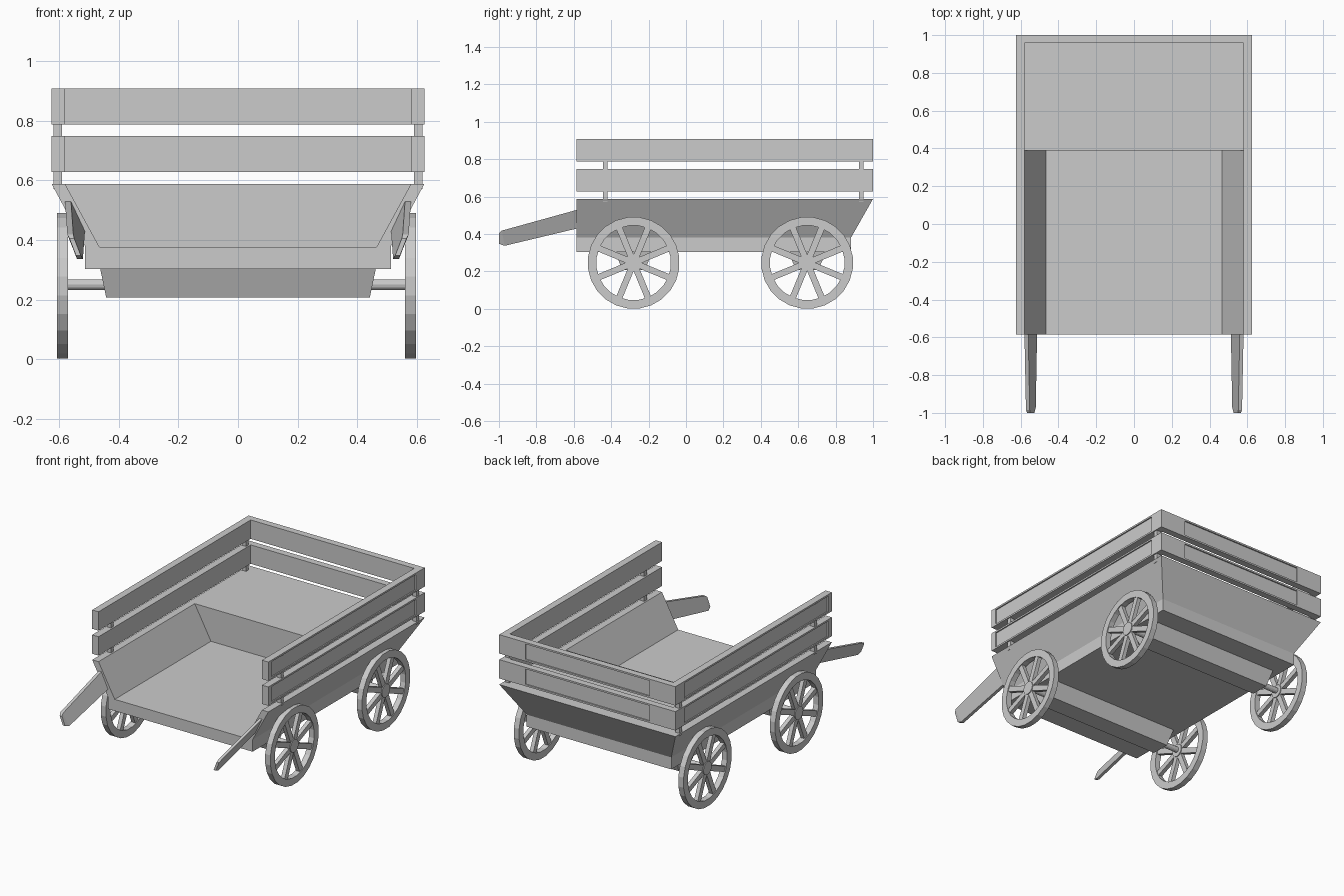
import bpy, bmesh, math
from mathutils import Matrix

if "Cube" in bpy.data.objects:
    bpy.data.objects.remove(bpy.data.objects["Cube"])


def make(name, bm):
    bmesh.ops.recalc_face_normals(bm, faces=bm.faces)
    me = bpy.data.meshes.new(name)
    bm.to_mesh(me)
    bm.free()
    ob = bpy.data.objects.new(name, me)
    bpy.context.collection.objects.link(ob)
    return ob


def loft(name, rings):
    """Solid through a list of closed rings with equal point counts."""
    bm = bmesh.new()
    vs = [[bm.verts.new(p) for p in r] for r in rings]
    n = len(vs[0])
    for a, b in zip(vs, vs[1:]):
        for i in range(n):
            j = (i + 1) % n
            bm.faces.new((a[i], a[j], b[j], b[i]))
    bm.faces.new(vs[0])
    bm.faces.new(vs[-1])
    return make(name, bm)


def rect(x, y0, y1, z):
    return [(-x, y0, z), (x, y0, z), (x, y1, z), (-x, y1, z)]


def box(name, x0, x1, y0, y1, z0, z1):
    return loft(name, [[(x0, y0, z), (x1, y0, z), (x1, y1, z), (x0, y1, z)] for z in (z0, z1)])


def cut(ob, cutter):
    m = ob.modifiers.new("cut", 'BOOLEAN')
    m.operation, m.solver, m.object = 'DIFFERENCE', 'EXACT', cutter
    bpy.context.view_layer.objects.active = ob
    bpy.ops.object.modifier_apply(modifier=m.name)
    bpy.data.objects.remove(cutter)


FRONT, BACK, W, INNER = -0.585, 1.0, 0.625, 0.58

# Flared bed with open trough at the front and a solid seat behind
bed = loft("bed", [rect(0.513, FRONT, 0.882, 0.303), rect(0.513, FRONT, 0.882, 0.38),
                   rect(W, FRONT, BACK, 0.588)])
k = (INNER - 0.465) / (0.588 - 0.377)
cut(bed, loft("trough_cutter", [rect(0.465, -0.7, 0.39, 0.377),
                                rect(INNER + k * 0.05, -0.7, 0.39, 0.638)]))

# Two U-shaped rails with shallow recessed panels outside
for name, z0, z1 in (("lower_rail", 0.627, 0.748), ("upper_rail", 0.787, 0.908)):
    u = [(-W, FRONT), (-W, BACK), (W, BACK), (W, FRONT), (INNER, FRONT),
         (INNER, 0.957), (-INNER, 0.957), (-INNER, FRONT)]
    rail = loft(name, [[(x, y, z) for x, y in u] for z in (z0, z1)])
    za, zb, d = z0 + 0.011, z1 - 0.011, 0.008
    cut(rail, box("c", W - d, W + 0.1, -0.55, 0.91, za, zb))
    cut(rail, box("c", -W - 0.1, -W + d, -0.55, 0.91, za, zb))
    cut(rail, box("c", -0.44, 0.44, BACK - d, BACK + 0.1, za, zb))

# Rail posts
for s in (-1, 1):
    for y in (-0.432, 0.937):
        x0, x1 = sorted((s * 0.59, s * 0.618))
        box("rail_post", x0, x1, y - 0.013, y + 0.013, 0.57, 0.89)

# Pull handles, leaning with the side walls
for s in (-1, 1):
    def section(y_top, y_bot, xt, zt, xb, zb, h=0.01):
        return [(s * (xt - h), y_top, zt), (s * (xt + h), y_top, zt),
                (s * (xb + h), y_bot, zb), (s * (xb - h), y_bot, zb)]
    loft("handle", [section(-0.58, -0.58, 0.570, 0.53, 0.523, 0.43),
                    section(-0.985, -0.97, 0.562, 0.418, 0.53, 0.337),
                    section(-1.0, -1.0, 0.557, 0.405, 0.535, 0.348, 0.008)])


def wheel(name, x0, x1, y, z, r=0.246, sides=24, spokes=8):
    bm = bmesh.new()
    # rim
    prof = [(r, x0), (r, x1), (r - 0.046, x1), (r - 0.046, x0)]
    rings = []
    for i in range(sides):
        a = 2 * math.pi * i / sides + math.pi / sides
        rings.append([bm.verts.new((x, y + q * math.cos(a), z + q * math.sin(a))) for q, x in prof])
    for i in range(sides):
        a, b = rings[i], rings[(i + 1) % sides]
        for j in range(4):
            bm.faces.new((a[j], a[(j + 1) % 4], b[(j + 1) % 4], b[j]))
    # hub
    xc, t = (x0 + x1) / 2, x1 - x0
    bmesh.ops.create_cone(bm, cap_ends=True, segments=12, radius1=0.042, radius2=0.042, depth=t,
                          matrix=Matrix.Translation((xc, y, z)) @ Matrix.Rotation(math.pi / 2, 4, 'Y'))
    # spokes
    for i in range(spokes):
        m = (Matrix.Translation((xc, y, z))
             @ Matrix.Rotation(2 * math.pi * (i + 0.5) / spokes, 4, 'X')
             @ Matrix.Translation((0, 0.117, 0))
             @ Matrix.Diagonal((t * 0.7, 0.175, 0.034, 1)))
        bmesh.ops.create_cube(bm, size=1, matrix=m)
    return make(name, bm)


# Running gear: tapered beam, axle and two wheels at each end
for end, y in (("front", -0.28), ("rear", 0.648)):
    loft(end + "_beam", [rect(0.442, y - 0.06, y + 0.06, 0.207),
                         rect(0.462, y - 0.10, y + 0.10, 0.304)])
    bm = bmesh.new()
    bmesh.ops.create_cone(bm, cap_ends=True, segments=12, radius1=0.018, radius2=0.018, depth=1.16,
                          matrix=Matrix.Translation((0, y, 0.25)) @ Matrix.Rotation(math.pi / 2, 4, 'Y'))
    make(end + "_axle", bm)
    wheel(end + "_wheel_left", -0.607, -0.57, y, 0.246)
    wheel(end + "_wheel_right", 0.56, 0.597, y, 0.246)
